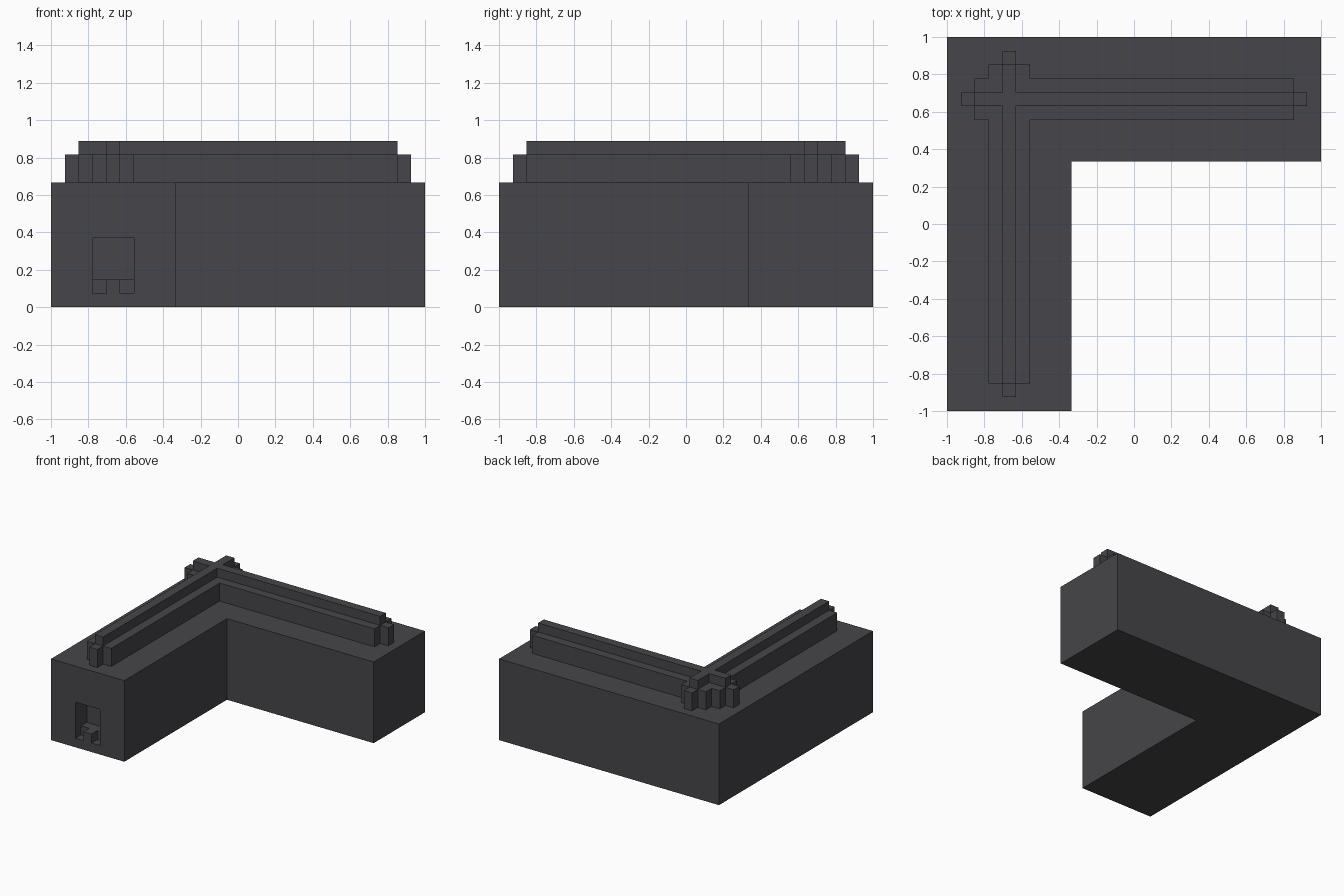
import bpy
import bmesh

default = bpy.data.objects.get("Cube")
if default:
    bpy.data.objects.remove(default, do_unlink=True)

N = 27           # the plan is laid out on a 27 x 27 module
U = 2 / N        # size of one module

stone = bpy.data.materials.new("charcoal grey")
stone.use_nodes = True
colour = (0.061, 0.060, 0.067, 1)
stone.diffuse_color = colour
stone.node_tree.nodes["Principled BSDF"].inputs["Base Color"].default_value = colour


def prism(name, outline, low, high):
    """Extrude a plan outline, given in modules, from low to high."""
    bm = bmesh.new()
    verts = [bm.verts.new((x * U - 1, y * U - 1, low * U)) for x, y in outline]
    face = bm.faces.new(verts)
    top = bmesh.ops.extrude_face_region(bm, geom=[face])["geom"]
    moved = [v for v in top if isinstance(v, bmesh.types.BMVert)]
    bmesh.ops.translate(bm, verts=moved, vec=(0, 0, (high - low) * U))
    bmesh.ops.recalc_face_normals(bm, faces=bm.faces[:])
    mesh = bpy.data.meshes.new(name)
    bm.to_mesh(mesh)
    bm.free()
    mesh.materials.append(stone)
    obj = bpy.data.objects.new(name, mesh)
    bpy.context.collection.objects.link(obj)
    return obj


def both_legs(half):
    """Complete a half outline by mirroring it across the corner diagonal."""
    return half + [(N - y, N - x) for x, y in reversed(half[1:-1])]


def box(x0, x1, y0, y1):
    return [(x0, y0), (x1, y0), (x1, y1), (x0, y1)]


# L-shaped base
base = prism("corner_base", both_legs([(9, 18), (9, 0), (0, 0), (0, 27)]), 0, 9)

# Recess in the front end: two floor slots beside a tab, and the opening above
for outline, low, high in ((box(3, 4, -1, 1), 1, 3),
                           (box(5, 6, -1, 1), 1, 3),
                           (box(3, 6, -1, 2), 2, 5)):
    cutter = prism("recess_cutter", outline, low, high)
    cutter.hide_render = True
    cut = base.modifiers.new("recess", "BOOLEAN")
    cut.operation = "DIFFERENCE"
    cut.solver = "EXACT"
    cut.object = cutter
    bpy.context.view_layer.objects.active = base
    bpy.ops.object.modifier_apply(modifier=cut.name)
    bpy.data.objects.remove(cutter, do_unlink=True)

# Wide rail with a narrow tongue at each end, crossing at the corner
rail_half = [(6, 21), (6, 2), (5, 2), (5, 1), (4, 1), (4, 2), (3, 2), (3, 21),
             (2, 21), (2, 22), (1, 22), (1, 23), (2, 23), (2, 24), (3, 24)]
prism("rail", both_legs(rail_half), 9, 11)

# Narrow rib along the top of the rail
rib_half = [(5, 22), (5, 2), (4, 2), (4, 22), (2, 22), (2, 23), (4, 23)]
prism("rail_rib", both_legs(rib_half), 11, 12)
